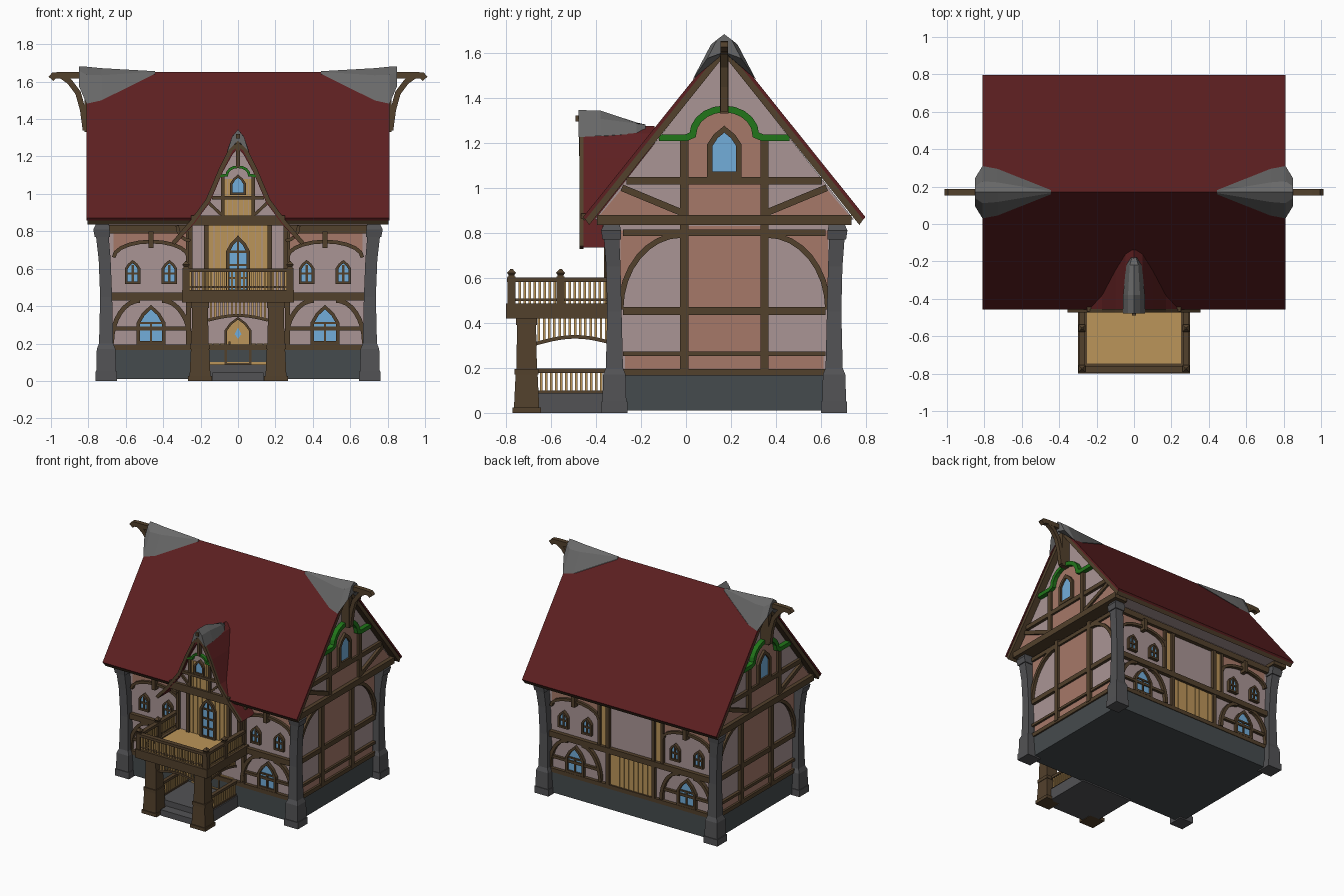
import bpy, bmesh
from math import sin, cos, pi, hypot

if "Cube" in bpy.data.objects:
    bpy.data.objects.remove(bpy.data.objects["Cube"])

COL = dict(red=(.11, .014, .015), pale=(.40, .30, .30), salmon=(.38, .19, .14), brown=(.085, .052, .025),
           tan=(.5, .3, .1), blue=(.17, .42, .7), green=(.015, .18, .01), base=(.06, .07, .075),
           stone=(.085, .085, .09), cap=(.14, .14, .14))
PARTS = {}
C = .17                                   # y of the ridge


# --- helpers: every part is drawn in a plane frame f(u, v, depth) ---
def part(name, col):
    return PARTS.setdefault(name, (bmesh.new(), col))[0]

def loft(name, col, rings):
    bm = part(name, col)
    vs = [[bm.verts.new(p) for p in r] for r in rings]
    n = len(vs[0])
    for a, b in zip(vs, vs[1:]):
        for i in range(n):
            bm.faces.new((a[i], a[(i + 1) % n], b[(i + 1) % n], b[i]))
    bm.faces.new(vs[0]); bm.faces.new(vs[-1])

def prism(name, col, f, pts, d0, d1):
    loft(name, col, [[f(u, v, d) for u, v in pts] for d in (d0, d1)])

def box(name, col, x0, x1, y0, y1, z0, z1):
    prism(name, col, lambda u, v, d: (u, v, d), [(x0, y0), (x1, y0), (x1, y1), (x0, y1)], z0, z1)

def rect(name, col, f, u0, u1, v0, v1, d0, d1):
    prism(name, col, f, [(u0, v0), (u1, v0), (u1, v1), (u0, v1)], d0, d1)

def strip(name, col, f, pts, w, d0, d1, closed=False):
    """Bar of width w following a polyline."""
    n, rings = len(pts), []
    for i, (u, v) in enumerate(pts):
        a = pts[i - 1] if i or closed else pts[0]
        b = pts[(i + 1) % n] if i < n - 1 or closed else pts[-1]
        l = [hypot(u - a[0], v - a[1]) or 1, hypot(b[0] - u, b[1] - v) or 1]
        tx = (u - a[0]) / l[0] + (b[0] - u) / l[1]
        tz = (v - a[1]) / l[0] + (b[1] - v) / l[1]
        t = hypot(tx, tz)
        k = w / t * (1 if 0 < i < n - 1 or closed else .5) / max(t / 2 if 0 < i < n - 1 or closed else 1, .5)
        k = min(k, w) if t > .8 else w * .7
        ox, oz = -tz * k / 2 if t > 1.01 else -tz / t * w / 2, tx * k / 2 if t > 1.01 else tx / t * w / 2
        rings.append([f(u + ox, v + oz, d0), f(u - ox, v - oz, d0), f(u - ox, v - oz, d1), f(u + ox, v + oz, d1)])
    if closed:
        rings.append(rings[0])
    loft(name, col, rings)

def arc(cu, cv, ru, rv, a0, a1, n=8):
    return [(cu + ru * cos(a0 + (a1 - a0) * i / n), cv + rv * sin(a0 + (a1 - a0) * i / n)) for i in range(n + 1)]

def window(name, f, u, w, z0, zs, zt, fw, cross=None, glass='blue'):
    pts = [(u - w, z0), (u + w, z0), (u + w, zs), (u + w * .6, zs + (zt - zs) * .55), (u, zt),
           (u - w * .6, zs + (zt - zs) * .55), (u - w, zs)]
    prism(name + '_panel', glass, f, pts, 0, .012)
    strip(name + '_frame', 'brown', f, pts, fw, 0, .025, True)
    if cross:
        rect(name + '_frame', 'brown', f, u - .006, u + .006, z0, cross[0], 0, .02)
        for z in cross[1:]:
            rect(name + '_frame', 'brown', f, u - w, u + w, z - .006, z + .006, 0, .02)

def planks(name, f, u0, u1, v0, v1, n, d):
    s = (u1 - u0) / n
    for i in range(n):
        rect(name, 'tan', f, u0 + i * s + .0015, u0 + (i + 1) * s - .0015, v0, v1, 0, d)

def slats(name, f, u0, u1, n, low, high, w=.011):
    for i in range(n):
        t = (i + .5) / n
        u = u0 + (u1 - u0) * t
        rect(name, 'tan', f, u - w / 2, u + w / 2, low(t), high, -.006, .006)

def xz(y):
    return lambda u, v, d: (u, y - d, v)

def yz(x, s=1):
    return lambda u, v, d: (s * (x + d), u, v)

def square(cx, cy, z, h):
    return [(cx - h, cy - h, z), (cx + h, cy - h, z), (cx + h, cy + h, z), (cx - h, cy + h, z)]


# --- masses ---
box('foundation', 'base', -.70, .70, -.32, .66, .01, .17)
box('walls', 'pale', -.69, .69, -.30, .64, .165, .87)
length = lambda u, v, d: (d, u, v)
prism('gable_walls', 'pale', length, [(C - .575, .86), (C + .575, .86), (C, 1.59)], -.755, .755)
prism('roof', 'red', length, [(C - .627, .87), (C, 1.652), (C + .627, .87), (C + .617, .858), (C, 1.63), (C - .617, .858)], -.81, .81)
prism('roof_timber', 'brown', length, [(C - .618, .86), (C, 1.631), (C + .618, .86), (C + .6, .835), (C, 1.586), (C - .6, .835)], -.805, .805)

# --- corner columns ---
for sx in (-1, 1):
    for sy in (-1, 1):
        prof = [(0, .058, 0), (.05, .058, 0), (.05, .053, 0), (.17, .05, 0), (.2, .038, 0), (.45, .032, 0), (.65, .032, .008),
                (.77, .034, .02), (.77, .041, .02), (.81, .044, .025), (.835, .036, .02)]
        loft('corner_columns', 'stone', [square(sx * (.705 + o), C + sy * (.488 + o * .6), z, h) for z, h, o in prof])

# --- timbering of front and back walls ---
for f, post in ((xz(-.30), .265), (lambda u, v, d: (u, .64 + d, v), .19)):
    T = 'long_wall_timber'
    for z, h, d in ((.18, .03, .025), (.452, .042, .03), (.812, .045, .03)):
        rect(T, 'brown', f, -.69, .69, z - h / 2, z + h / 2, 0, d)
    for s in (-1, 1):
        c = s * .465
        top = arc(c, .66, .20, .085, 0, pi, 10)
        prism('upper_infill', 'salmon', f, top + [(c - .2, .79), (c + .2, .79)], 0, .006)
        strip(T, 'brown', f, top, .02, 0, .025)
        rect(T, 'brown', f, c - .014, c + .014, .71, .8, 0, .045)
        rect(T, 'brown', f, s * post - .014, s * post + .014, .18, .81, 0, .025)
        rect(T, 'brown', f, s * .262 - .01, s * .262 + .01, .45, .81, 0, .024)
        rect(T, 'brown', f, c - .21, c + .21, .27, .29, 0, .02)
        for k in (-1, 1):
            strip(T, 'brown', f, arc(c + k * .06, .2, k * .15, .23, 0, pi / 2), .024, 0, .026)
            window('upper_window', f, c + k * .098, .034, .525, .6, .638, .014, (.62, .575))
        window('lower_window', f, c, .068, .205, .31, .395, .018, (.31, .31))
        rect('wall_boards', 'tan', f, s * .2, s * .255, .47, .79, 0, .008)
    planks('ground_planks', f, -.175, .175, .19, .43 if post < .2 else .2, 9, .012)

# --- side walls and gables ---
for s in (-1, 1):
    f, g = yz(.69, s), yz(.755, s)
    T = 'side_timber'
    rect('side_infill', 'salmon', f, C - .17, C + .17, .19, .83, 0, .006)
    for z, h in ((.18, .03), (.262, .02), (.452, .035), (.80, .03)):
        rect(T, 'brown', f, C - .45, C + .45, z - h / 2, z + h / 2, 0, .022)
    box('gable_beam', 'brown', s * .68, s * .79, C - .565, C + .565, .835, .88)
    rect(T, 'brown', g, C - .435, C + .435, 1.015, 1.048, 0, .022)
    prism('gable_infill', 'salmon', g, [(C - .17, .87), (C + .17, .87), (C + .17, 1.22)] + arc(C, 1.23, .14, .12, 0, pi) + [(C - .17, 1.22)], 0, .006)
    for k in (-1, 1):
        q = arc(C + k * .19, .46, k * .27, .33, 0, pi / 2)
        prism('side_infill', 'salmon', f, q + [(C + k * .19, .81), (C + k * .46, .81)], 0, .006)
        rect('side_infill', 'salmon', f, C + k * .19, C + k * .44, .19, .255, 0, .006)
        strip(T, 'brown', f, q, .024, 0, .024)
        u = C + k * .178
        rect(T, 'brown', f, u - .018, u + .018, .18, .84, 0, .026)
        rect(T, 'brown', g, u - .018, u + .018, .87, 1.22, 0, .024)
        prism('gable_infill', 'salmon', g, [(C + k * .19, .87), (C + k * .56, .87), (C + k * .45, 1.0)], 0, .006)
        strip(T, 'brown', g, [(C + k * .455, 1.0), (C + k * .19, .89)], .03, 0, .02)
    strip('gable_green_arch', 'green', g, [(C - .29, 1.222), (C - .17, 1.222)] + arc(C, 1.235, .14, .115, pi, 0, 10) + [(C + .17, 1.222), (C + .29, 1.222)], .03, 0, .035)
    window('gable_window', g, C, .064, 1.06, 1.19, 1.26, .024)
    # ridge beam, bracket and metal cap
    m = lambda u, v, d: (s * u, C + d, v)
    rect('king_posts', 'brown', m, .75, .82, 1.33, 1.62, -.018, .018)
    strip('ridge_brackets', 'brown', m, [(.815, 1.34), (.83, 1.45), (.855, 1.54), (.90, 1.60), (.95, 1.635)], .03, -.016, .016)
    strip('ridge_beams', 'brown', m, [(.78, 1.635), (.95, 1.635), (.985, 1.632), (1.0, 1.615)], .034, -.017, .017)
    loft('ridge_caps', 'cap', [[(s * x, C + u, z) for u, z in
         ((-w, b), (-w * .42, t - .22 * (t - b)), (0, t), (w * .42, t - .22 * (t - b)), (w, b), (0, t - .08))]
         for x, w, t, b in ((.445, .012, 1.656, 1.642), (.73, .125, 1.672, 1.5), (.81, .14, 1.68, 1.482), (.85, .075, 1.682, 1.575))])

# --- dormer ---
half = [(.355, .735), (.255, .85), (.17, .965), (.1, 1.13), (.045, 1.24)]
inn = [(.33, .735), (.235, .84), (.15, .955), (.08, 1.12), (.03, 1.21)]
mir = lambda pts, apex: pts + [(0, apex)] + [(-u, v) for u, v in reversed(pts)]
f0 = xz(0)
prism('dormer_roof', 'red', f0, mir(half, 1.275) + mir(inn, 1.245)[::-1], .14, .468)
strip('dormer_trim', 'brown', f0, mir([(u - .008, v) for u, v in half], 1.262), .022, .455, .473)
prism('dormer_wall', 'pale', f0, mir(inn[1:], 1.245), .25, .445)
d = xz(-.445)
planks('dormer_planks', d, -.085, .085, .88, 1.08, 6, .006)
for z, w, h in ((.858, .25, .055), (.98, .14, .02)):
    rect('dormer_timber', 'brown', d, -w, w, z - h / 2, z + h / 2, 0, .022)
for s in (-1, 1):
    rect('dormer_timber', 'brown', d, s * .082 - .009, s * .082 + .009, .87, 1.1, 0, .018)
    strip('dormer_timber', 'brown', d, [(s * .165, .96), (s * .09, .89)], .016, 0, .015)
rect('dormer_timber', 'brown', d, -.011, .011, 1.14, 1.29, 0, .03)
strip('dormer_green_arch', 'green', d, [(-.1, 1.095), (-.07, 1.1)] + arc(0, 1.1, .06, .045, pi, 0, 8) + [(.07, 1.1), (.1, 1.095)], .014, 0, .026)
window('dormer_window', d, 0, .035, 1.0, 1.055, 1.095, .013)
loft('dormer_cap', 'cap', [[(u, y, z) for u, z in ((-w, b), (-w * .55, (t + b) / 2 + .02), (0, t), (w * .55, (t + b) / 2 + .02), (w, b), (0, t - .06))]
     for y, w, t, b in ((-.478, .058, 1.345, 1.225), (-.38, .058, 1.343, 1.23), (-.22, .042, 1.29, 1.24), (-.18, .02, 1.272, 1.25))])
box('dormer_finial', 'brown', -.01, .01, -.49, -.4, 1.295, 1.32)

# --- balcony bay, balcony door and front door ---
box('bay_wall', 'pale', -.26, .26, -.34, -.29, .46, .86)
b = xz(-.34)
planks('bay_planks', b, -.165, .165, .47, .84, 9, .008)
for s in (-1, 1):
    for u in (.17, .255):
        rect('bay_timber', 'brown', b, s * u - .012, s * u + .012, .47, .84, -.03, .02)
    strip('bay_timber', 'brown', b, arc(s * .255, .83, s * .07, -.08, 0, pi / 2, 4), .018, 0, .03)
window('balcony_door', b, 0, .055, .48, .69, .765, .018, (.75, .55, .62, .69))
fd = xz(-.30)
window('front_door', fd, 0, .065, .09, .27, .335, .012, None, 'tan')
box('door_frame_sill', 'tan', -.16, .16, -.325, -.3, .085, .1)
prism('door_light', 'blue', fd, [(0, .225), (.018, .25), (0, .285), (-.018, .25)], 0, .018)
box('door_handle', 'brown', -.05, -.04, -.335, -.3, .195, .21)

# --- porch and balcony ---
box('porch_slab', 'stone', -.22, .22, -.66, -.30, 0, .088)
box('porch_step', 'stone', -.135, .135, -.73, -.60, 0, .045)
box('balcony_deck', 'tan', -.27, .27, -.77, -.30, .44, .478)
box('balcony_beams', 'brown', -.30, .30, -.80, -.745, .42, .485)
box('balcony_top_rail', 'brown', -.295, .295, -.795, -.76, .582, .602)
box('balcony_top_rail', 'brown', -.27, .27, -.785, -.77, .497, .507)
slats('balcony_slats', xz(-.778), -.265, .265, 24, lambda t: .48, .59)
slats('porch_valance', xz(-.71), -.155, .155, 14, lambda t: .33 + .025 * sin(pi * t), .43)
strip('porch_arches', 'brown', xz(-.71), [(-.16 + .032 * i, .325 + .025 * sin(pi * i / 10)) for i in range(11)], .016, -.012, .012)
for s in (-1, 1):
    x0, x1 = sorted((s * .25, s * .30))
    box('balcony_beams', 'brown', x0, x1, -.76, -.30, .42, .485)
    box('balcony_top_rail', 'brown', s * .262, s * .295, -.78, -.33, .582, .602)
    box('balcony_top_rail', 'brown', s * .27, s * .285, -.78, -.33, .497, .507)
    side = yz(.278, s)
    slats('balcony_slats', side, -.75, -.35, 18, lambda t: .48, .59)
    for y in (-.775, -.557):
        loft('balcony_posts', 'brown', [square(s * .278, y, z, h) for z, h in
             ((.47, .018), (.605, .018), (.605, .013), (.612, .013), (.622, .02), (.64, .004))])
    loft('porch_posts', 'brown', [square(s * .203, -.708, z, h) for z, h in
         ((0, .063), (.025, .063), (.025, .056), (.17, .049), (.17, .053), (.195, .053), (.195, .046), (.39, .042), (.39, .047), (.43, .047))])
    p = yz(.2, s)
    slats('porch_valance', p, -.665, -.32, 15, lambda t: .31 + .03 * sin(pi * t), .43)
    strip('porch_arches', 'brown', p, [(-.665 + .0345 * i, .308 + .03 * sin(pi * i / 10)) for i in range(11)], .016, -.012, .012)
    slats('porch_rail_slats', p, -.655, -.32, 15, lambda t: .085, .185)
    rect('porch_rails', 'brown', p, -.665, -.31, .178, .198, -.014, .014)
    rect('porch_rails', 'brown', p, -.665, -.31, .086, .1, -.012, .012)

# --- turn the collected parts into objects ---
mats = {}
for n, c in COL.items():
    mats[n] = bpy.data.materials.new(n)
    mats[n].diffuse_color = (*c, 1)
for name, (bm, col) in PARTS.items():
    bmesh.ops.recalc_face_normals(bm, faces=bm.faces)
    me = bpy.data.meshes.new(name)
    bm.to_mesh(me)
    bm.free()
    me.materials.append(mats[col])
    bpy.context.collection.objects.link(bpy.data.objects.new(name, me))

for m in bpy.data.materials:
    if m.users and not m.is_grease_pencil:
        m.use_nodes = True
        m.node_tree.nodes["Principled BSDF"].inputs["Base Color"].default_value = m.diffuse_color
